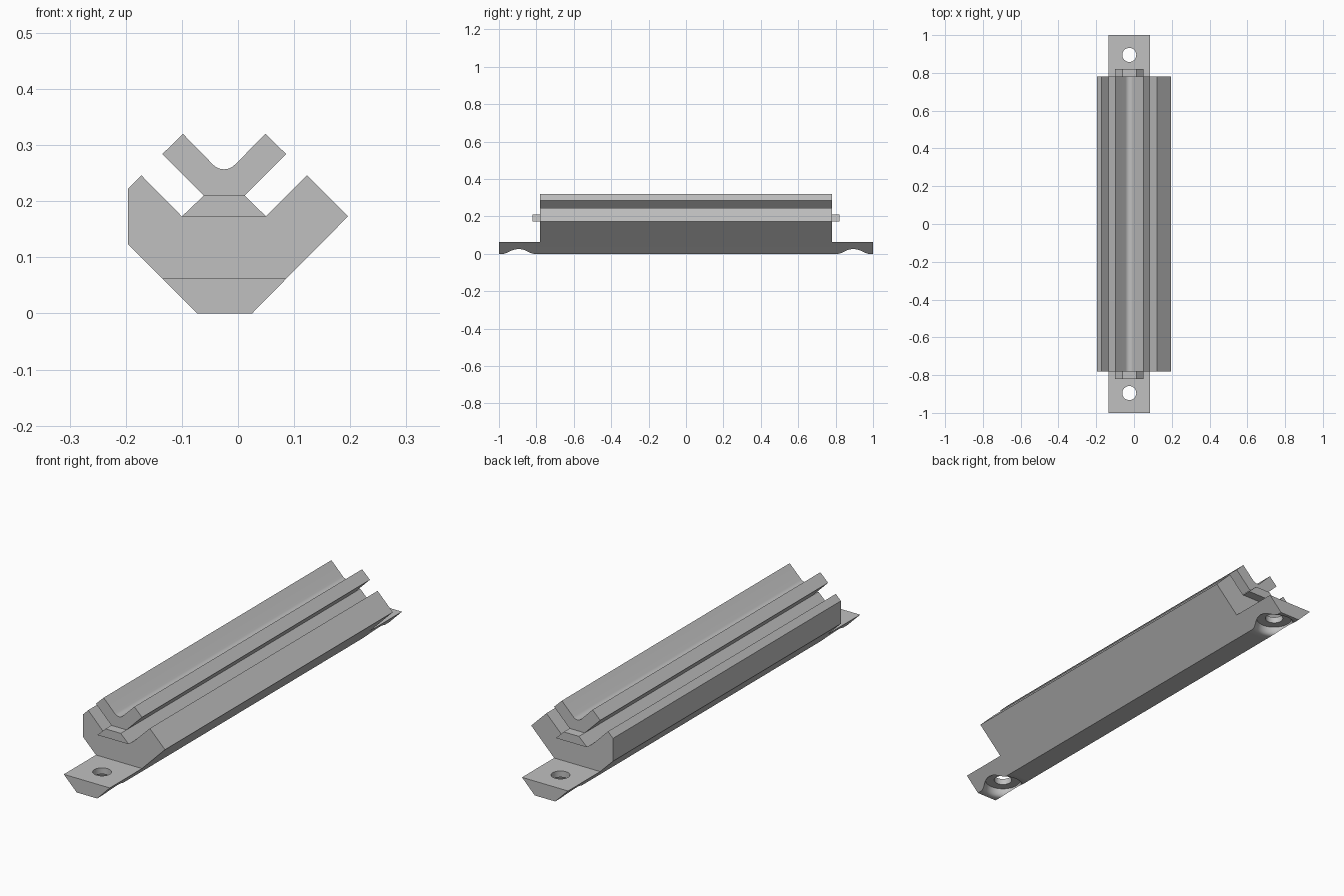
import bpy, bmesh, math

if "Cube" in bpy.data.objects:
    bpy.data.objects.remove(bpy.data.objects["Cube"])

grey = bpy.data.materials.new("plain grey")
grey.diffuse_color = (0.53, 0.53, 0.53, 1)
grey.use_nodes = True
grey.node_tree.nodes["Principled BSDF"].inputs["Base Color"].default_value = grey.diffuse_color
CX = -0.025            # centre line of the rail
Y_BODY, Y_INSERT, Y_END = 0.78, 0.82, 1.0


def strip(bm, pts, y0, y1):
    """Side walls of a profile (x, z) swept from y0 to y1."""
    a = [bm.verts.new((x, y0, z)) for x, z in pts]
    b = [bm.verts.new((x, y1, z)) for x, z in pts]
    for i in range(len(pts)):
        j = (i + 1) % len(pts)
        bm.faces.new((a[i], a[j], b[j], b[i]))


def cap(bm, pts, y):
    bm.faces.new([bm.verts.new((x, y, z)) for x, z in pts])


def finish(bm, name):
    bmesh.ops.remove_doubles(bm, verts=bm.verts, dist=1e-5)
    bmesh.ops.recalc_face_normals(bm, faces=bm.faces)
    me = bpy.data.meshes.new(name)
    bm.to_mesh(me)
    bm.free()
    me.materials.append(grey)
    ob = bpy.data.objects.new(name, me)
    bpy.context.collection.objects.link(ob)
    return ob


def prism(name, pts, half):
    bm = bmesh.new()
    strip(bm, pts, -half, half)
    cap(bm, pts, -half)
    cap(bm, pts, half)
    return finish(bm, name)


def activate(ob):
    bpy.ops.object.select_all(action='DESELECT')
    ob.select_set(True)
    bpy.context.view_layer.objects.active = ob


# Holder body with a mounting lug at each end
lug = [(-0.135, 0.062), (-0.073, 0), (0.025, 0), (0.086, 0.062)]
upper = [(0.086, 0.062), (0.196, 0.173), (0.123, 0.246), (0.05, 0.173),
         (-0.1, 0.173), (-0.172, 0.246), (-0.196, 0.222), (-0.196, 0.123),
         (-0.135, 0.062)]
bm = bmesh.new()
strip(bm, lug[:3] + upper[:-1], -Y_BODY, Y_BODY)
for s in (-1, 1):
    cap(bm, upper, s * Y_BODY)
    strip(bm, lug, s * Y_BODY, s * Y_END)
    cap(bm, lug, s * Y_END)
body = finish(bm, "holder_body")

# Screw holes with rounded counterbores underneath
bore = [(0.1, -0.02), (0.095, 0), (0.087, 0.003), (0.082, 0.007), (0.078, 0.014),
        (0.075, 0.025), (0.074, 0.035), (0.037, 0.035), (0.037, 0.1)]
SEG = 48
for s in (-1, 1):
    bm = bmesh.new()
    rings = [[bm.verts.new((CX + r * math.cos(2 * math.pi * i / SEG),
                            s * 0.895 + r * math.sin(2 * math.pi * i / SEG), z))
              for i in range(SEG)] for r, z in bore]
    for a, b in zip(rings, rings[1:]):
        for i in range(SEG):
            j = (i + 1) % SEG
            bm.faces.new((a[i], a[j], b[j], b[i]))
    bm.faces.new(rings[0])
    bm.faces.new(rings[-1])
    cutter = finish(bm, "hole_cutter")
    cutter.hide_render = True
    mod = body.modifiers.new("hole", 'BOOLEAN')
    mod.operation = 'DIFFERENCE'
    mod.solver = 'EXACT'
    mod.object = cutter
    activate(body)
    bpy.ops.object.modifier_apply(modifier=mod.name)
    bpy.data.objects.remove(cutter)

# Tapered insert lying in the groove
insert = prism("groove_insert", [(-0.1, 0.173), (0.05, 0.173), (0.012, 0.21),
                                 (-0.061, 0.21)], Y_INSERT)

# V-shaped rail with a rounded valley
R = 0.027
valley = [(CX + R * math.sin(math.radians(t)), 0.284 - R * math.cos(math.radians(t)))
          for t in range(45, -46, -9)]
rail = prism("v_rail", [(-0.061, 0.21), (0.012, 0.21), (0.086, 0.284), (0.049, 0.32)]
             + valley + [(-0.098, 0.32), (-0.135, 0.284)], Y_BODY)

for ob in (body, insert, rail):
    activate(ob)
    bpy.ops.object.shade_smooth_by_angle(angle=math.radians(30))
